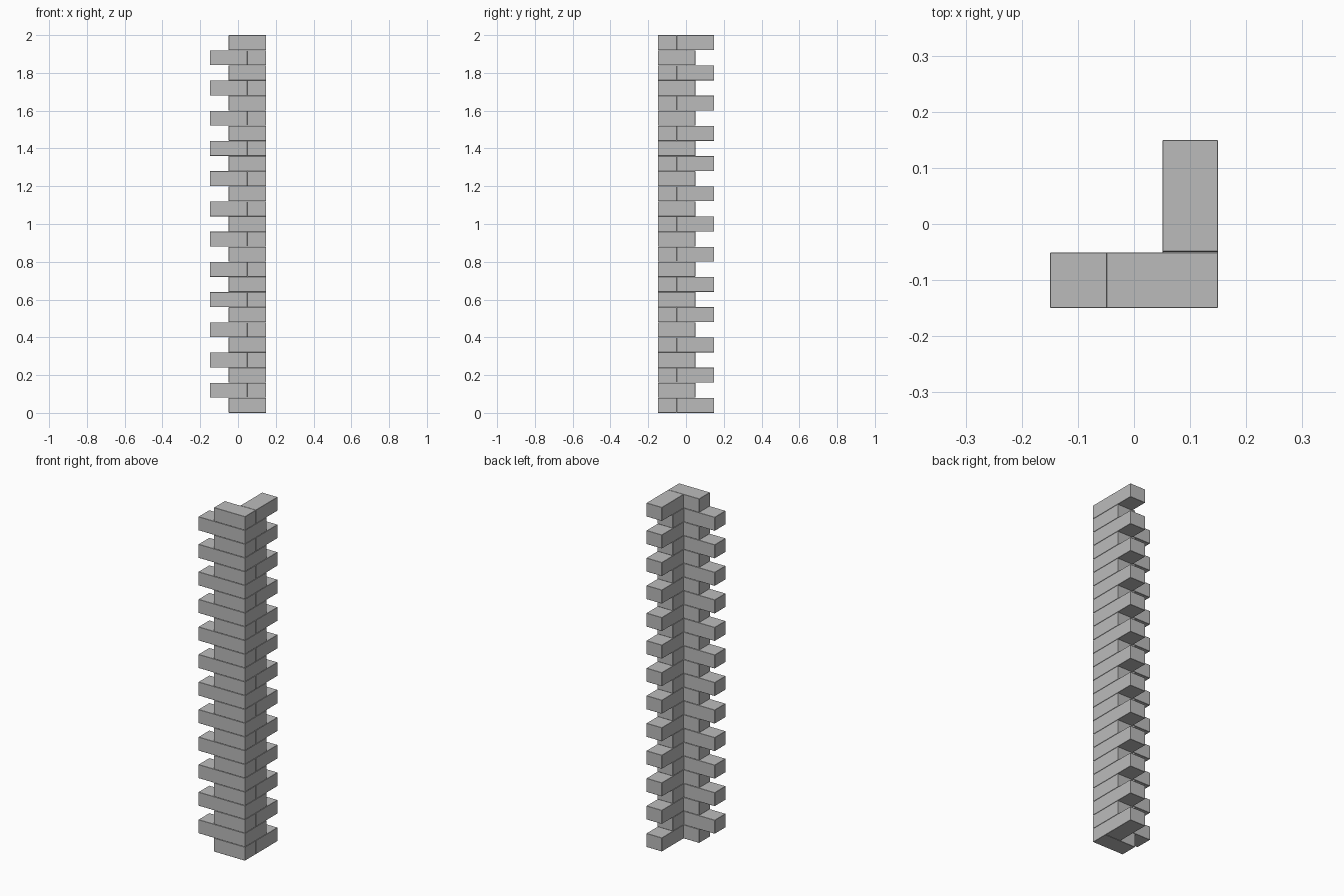
import bpy

if "Cube" in bpy.data.objects:
    bpy.data.objects.remove(bpy.data.objects["Cube"])

COURSES = 25
STEP = 2.0 / COURSES      # course height
GAP = 0.001               # hairline joint between bricks

stone = bpy.data.materials.new("grey stone")
stone.diffuse_color = (0.5, 0.5, 0.5, 1)
stone.use_nodes = True
stone.node_tree.nodes["Principled BSDF"].inputs["Base Color"].default_value = stone.diffuse_color


def brick(name, x0, x1, y0, y1, course):
    """Box brick filling the given footprint on one course."""
    z = (course + 0.5) * STEP
    bpy.ops.mesh.primitive_cube_add(size=1, location=((x0 + x1) / 2, (y0 + y1) / 2, z))
    ob = bpy.context.object
    ob.name = name
    ob.scale = (x1 - x0 - GAP, y1 - y0 - GAP, STEP - GAP)
    bpy.ops.object.transform_apply(location=False, rotation=False, scale=True)
    # tiny chamfer so that the joints read
    bev = ob.modifiers.new("chamfer", 'BEVEL')
    bev.width = 0.001
    bev.segments = 1
    ob.data.materials.append(stone)


# Alternating courses: the corner belongs to the front brick, then the side brick
for i in range(COURSES):
    if i % 2 == 0:
        brick(f"front_brick_{i:02d}", -0.05, 0.15, -0.15, -0.05, i)
        brick(f"side_brick_{i:02d}", 0.05, 0.15, -0.05, 0.15, i)
    else:
        brick(f"front_brick_{i:02d}", -0.15, 0.05, -0.15, -0.05, i)
        brick(f"side_brick_{i:02d}", 0.05, 0.15, -0.15, 0.05, i)
